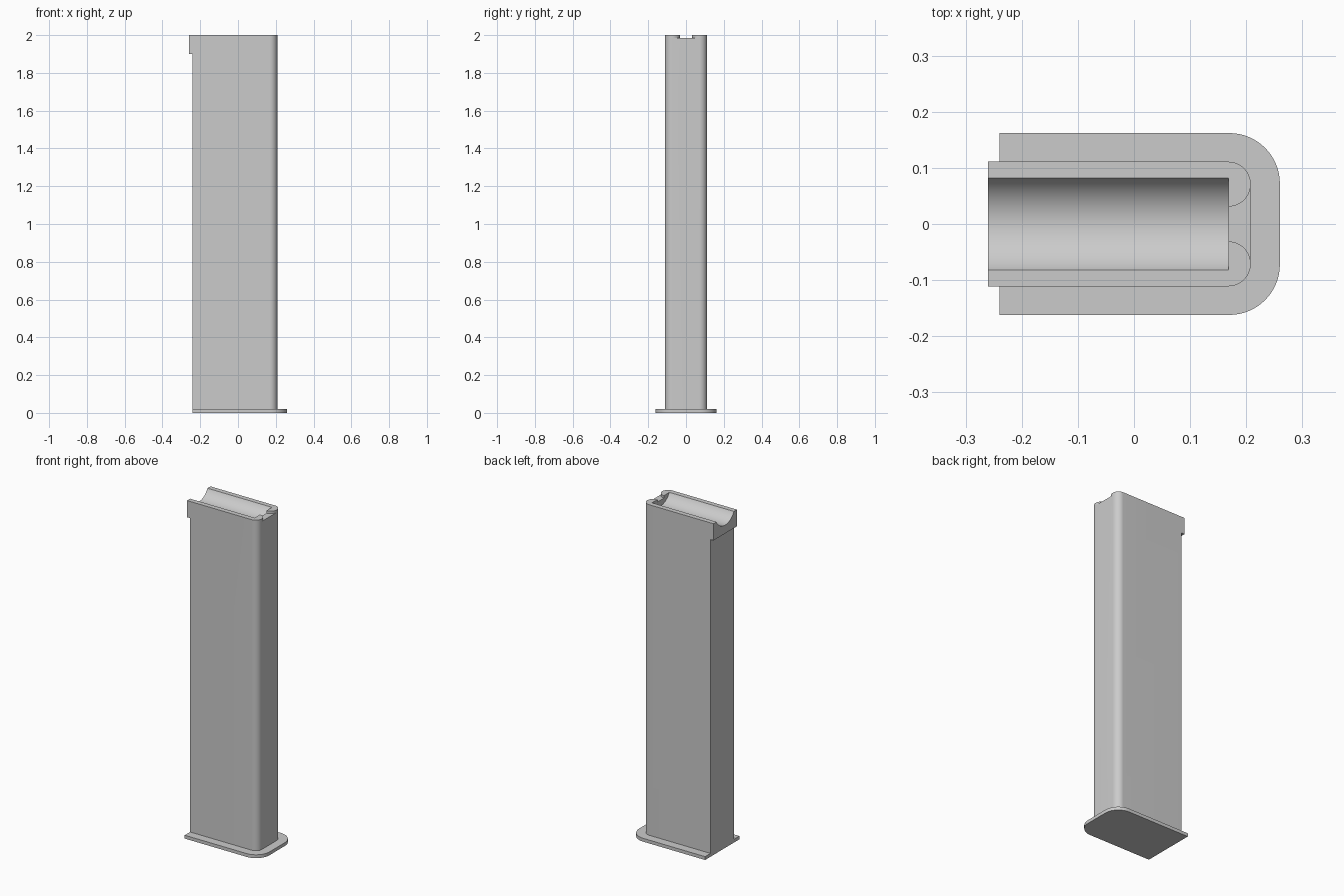
import bpy, bmesh
from math import cos, sin, radians, hypot
from mathutils import Matrix

if "Cube" in bpy.data.objects:
    bpy.data.objects.remove(bpy.data.objects["Cube"])

grey = bpy.data.materials.new("plain_grey")
grey.use_nodes = True
grey.diffuse_color = (0.6, 0.6, 0.6, 1)
grey.node_tree.nodes["Principled BSDF"].inputs["Base Color"].default_value = (0.6, 0.6, 0.6, 1)


def arc(cx, cy, r, start, end, steps=16):
    angles = [radians(start + (end - start) * i / steps) for i in range(steps + 1)]
    return [(cx + r * cos(a), cy + r * sin(a)) for a in angles]


def prism(name, outline, low, high, matrix=Matrix()):
    """Extrude a flat outline from low to high."""
    bm = bmesh.new()
    face = bm.faces.new([bm.verts.new((x, y, low)) for x, y in outline])
    top = bmesh.ops.extrude_face_region(bm, geom=[face])["geom"]
    bmesh.ops.translate(bm, vec=(0, 0, high - low),
                        verts=[v for v in top if isinstance(v, bmesh.types.BMVert)])
    bmesh.ops.transform(bm, matrix=matrix, verts=bm.verts)
    bmesh.ops.recalc_face_normals(bm, faces=bm.faces)
    mesh = bpy.data.meshes.new(name)
    bm.to_mesh(mesh)
    bm.free()
    mesh.materials.append(grey)
    obj = bpy.data.objects.new(name, mesh)
    bpy.context.collection.objects.link(obj)
    return obj


def select(obj):
    bpy.ops.object.select_all(action="DESELECT")
    obj.select_set(True)
    bpy.context.view_layer.objects.active = obj


def combine(target, tool, operation):
    select(target)
    mod = target.modifiers.new(tool.name, "BOOLEAN")
    mod.operation, mod.object, mod.solver = operation, tool, "EXACT"
    bpy.ops.object.modifier_apply(modifier=mod.name)
    bpy.data.objects.remove(tool)


def rounded_front(back, centre_x, half, r):
    """Square at the back, rounded corners at the front."""
    cy = half - r
    return ([(back, -half)] + arc(centre_x, -cy, r, -90, 0)
            + arc(centre_x, cy, r, 0, 90) + [(back, half)])


BACK, LIP, END, HALF, R = -0.24, -0.26, 0.168, 0.111, 0.04

# Base plate
base = prism("base_plate", rounded_front(BACK, 0.17, 0.162, 0.09), 0, 0.02)

# Tall body with the catch lip at the top back
body = prism("body", rounded_front(BACK, END, HALF, R), 0.01, 2)
lip = prism("back_lip", [(LIP, -HALF), (0, -HALF), (0, HALF), (LIP, HALF)], 1.9, 2)
combine(body, lip, "UNION")

# Round trough along the top, open at the back
width, depth = 0.082, 0.05
radius = hypot(width, depth) ** 2 / (2 * depth)
along_x = Matrix(((0, 0, 1, 0), (1, 0, 0, 0), (0, 1, 0, 0), (0, 0, 0, 1)))
trough = prism("trough_cutter", arc(0, 2 - depth + radius, radius, 0, 360, 96)[:-1],
               -0.4, END, along_x)
combine(body, trough, "DIFFERENCE")

# Shallow notch between the two rounded feed lips
cy = HALF - R
notch = prism("notch_cutter",
              [(0.15, R - cy)] + arc(END, -cy, R, 90, 0) + [(0.3, -cy), (0.3, cy)]
              + arc(END, cy, R, 0, -90) + [(0.15, cy - R)], 1.985, 2.1)
combine(body, notch, "DIFFERENCE")

for obj in (base, body):
    select(obj)
    bpy.ops.object.shade_smooth_by_angle(angle=radians(30))
